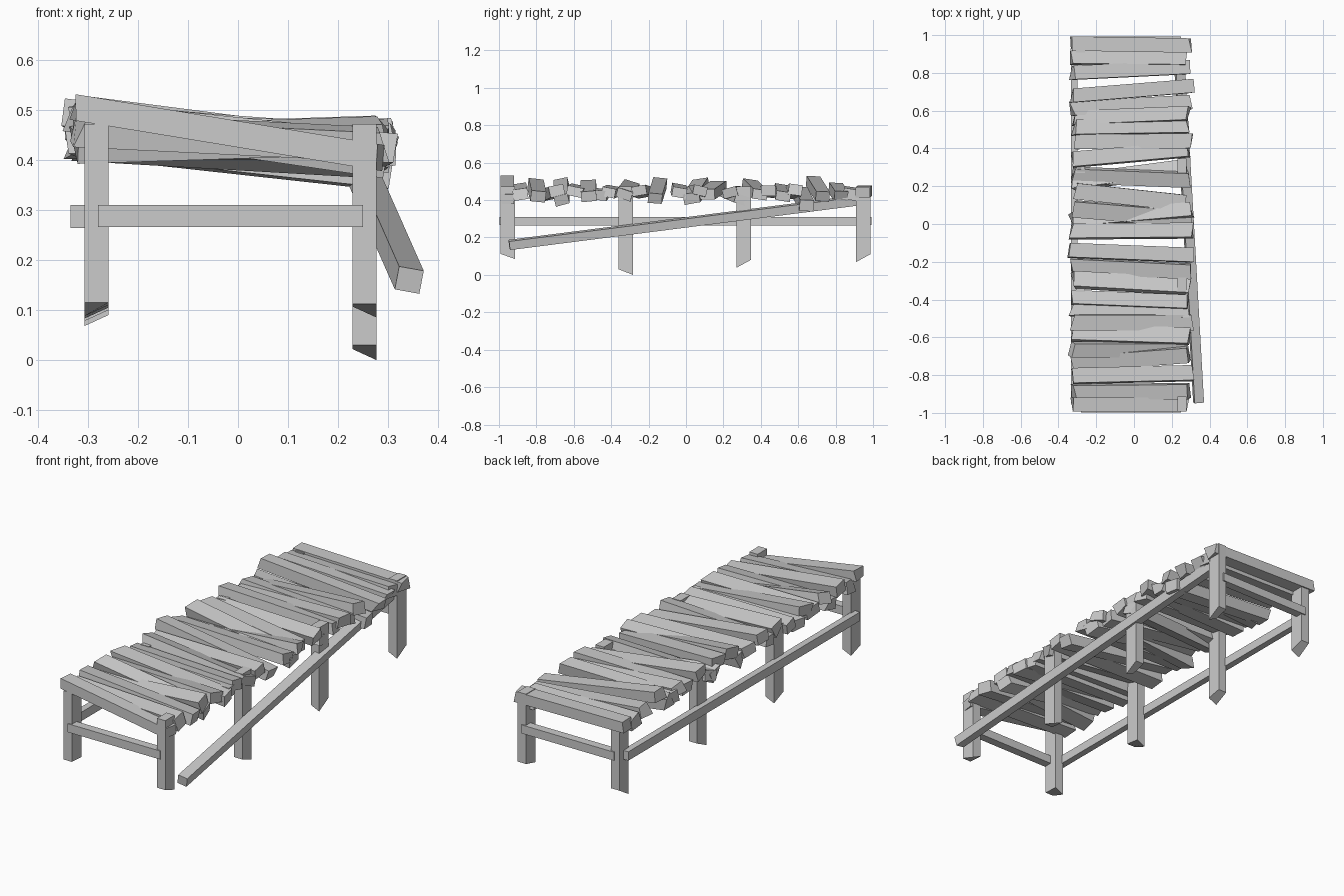
import bpy, bmesh, random
from mathutils import Vector, Matrix

if "Cube" in bpy.data.objects:
    bpy.data.objects.remove(bpy.data.objects["Cube"])

random.seed(7)


def beam(name, a, b, w, h, roll=0.0, jitter=0.0):
    """Box running from a to b; w across (horizontal), h upward; optional ragged ends."""
    a, b = Vector(a), Vector(b)
    d = (b - a).normalized()
    side = Vector((0, 0, 1)).cross(d).normalized()
    up = d.cross(side)
    rot = Matrix.Rotation(roll, 3, d)
    side, up = rot @ side, rot @ up
    bm = bmesh.new()
    bmesh.ops.create_cube(bm, size=1)
    for v in bm.verts:
        x, y, z = v.co
        end = a if x < 0 else b
        v.co = (end + side * y * 2 * w / 2 + up * z * 2 * h / 2
                + d * random.uniform(-jitter, jitter))
    return finish(name, bm)


def finish(name, bm):
    bmesh.ops.recalc_face_normals(bm, faces=bm.faces)
    me = bpy.data.meshes.new(name)
    bm.to_mesh(me)
    bm.free()
    ob = bpy.data.objects.new(name, me)
    bpy.context.collection.objects.link(ob)
    return ob


def post(name, x, y, z_front, z_back, twist):
    """Upright with an angled cut foot; twist tips the cut sideways."""
    bm = bmesh.new()
    bmesh.ops.create_cube(bm, size=1)
    for v in bm.verts:
        px, py, pz = v.co
        foot = z_front if py < 0 else z_back
        if (px > 0) == (twist > 0):
            foot = max(foot - abs(twist), 0) if py * (z_front - z_back) > 0 else foot
        v.co = (x + px * 0.048, y + py * 0.077, 0.472 if pz > 0 else foot)
    return finish(name, bm)


# Posts, four pairs
rows = [-0.953, -0.322, 0.308, 0.947]
right_feet = [(0.112, 0.107), (0.03, 0.022), (0.06, 0.08), (0.09, 0.11)]
left_feet = [(0.115, 0.11), (0.115, 0.105), (0.1, 0.115), (0.09, 0.115)]
for i, y in enumerate(rows):
    post(f"right_post_{i}", 0.253, y, *right_feet[i], 0.022)
    post(f"left_post_{i}", -0.283, y, *left_feet[i], -0.022)

# Side rail and end rails
beam("left_side_rail", (-0.317, -0.95, 0.287), (-0.317, 0.95, 0.287), 0.034, 0.046)
for name, y in (("front_end_rail", -0.975), ("back_end_rail", 0.97)):
    beam(name, (-0.28, y, 0.288), (0.25, y, 0.288), 0.044, 0.044)

# Fallen side rail
beam("fallen_side_rail", (0.342, -0.945, 0.16), (0.235, 0.95, 0.402), 0.05, 0.047, roll=0.18)

# Deck planks: left y, right y, left z, right z
planks = [
    (-.955, -.955, .505, .405), (-.89, -.885, .46, .43), (-.805, -.79, .485, .42),
    (-.735, -.69, .43, .45), (-.665, -.665, .49, .40), (-.575, -.595, .455, .445),
    (-.52, -.52, .48, .42), (-.39, -.415, .45, .44), (-.45, -.46, .435, .425),
    (-.295, -.33, .475, .43), (-.22, -.25, .44, .45), (-.14, -.165, .49, .41),
    (-.04, -.035, .46, .44), (.08, .03, .485, .41), (.02, .075, .435, .45),
    (.175, .11, .475, .43), (.26, .235, .44, .44), (.22, .30, .435, .40),
    (.34, .395, .485, .43), (.435, .44, .44, .45), (.51, .52, .46, .42),
    (.61, .645, .44, .37), (.68, .73, .50, .42), (.56, .585, .435, .455),
    (.80, .83, .465, .42), (.885, .88, .44, .43), (.955, .945, .45, .44),
]
for i, (yl, yr, zl, zr) in enumerate(planks):
    edge = i in (0, len(planks) - 1)
    beam(f"deck_plank_{i:02d}",
         (-0.315 - random.uniform(0, 0.02), yl, zl),
         (0.28 + random.uniform(0, 0.025), yr, zr),
         random.uniform(0.072, 0.086), random.uniform(0.05, 0.06),
         roll=0 if edge else random.uniform(-0.32, 0.32), jitter=0.018)
